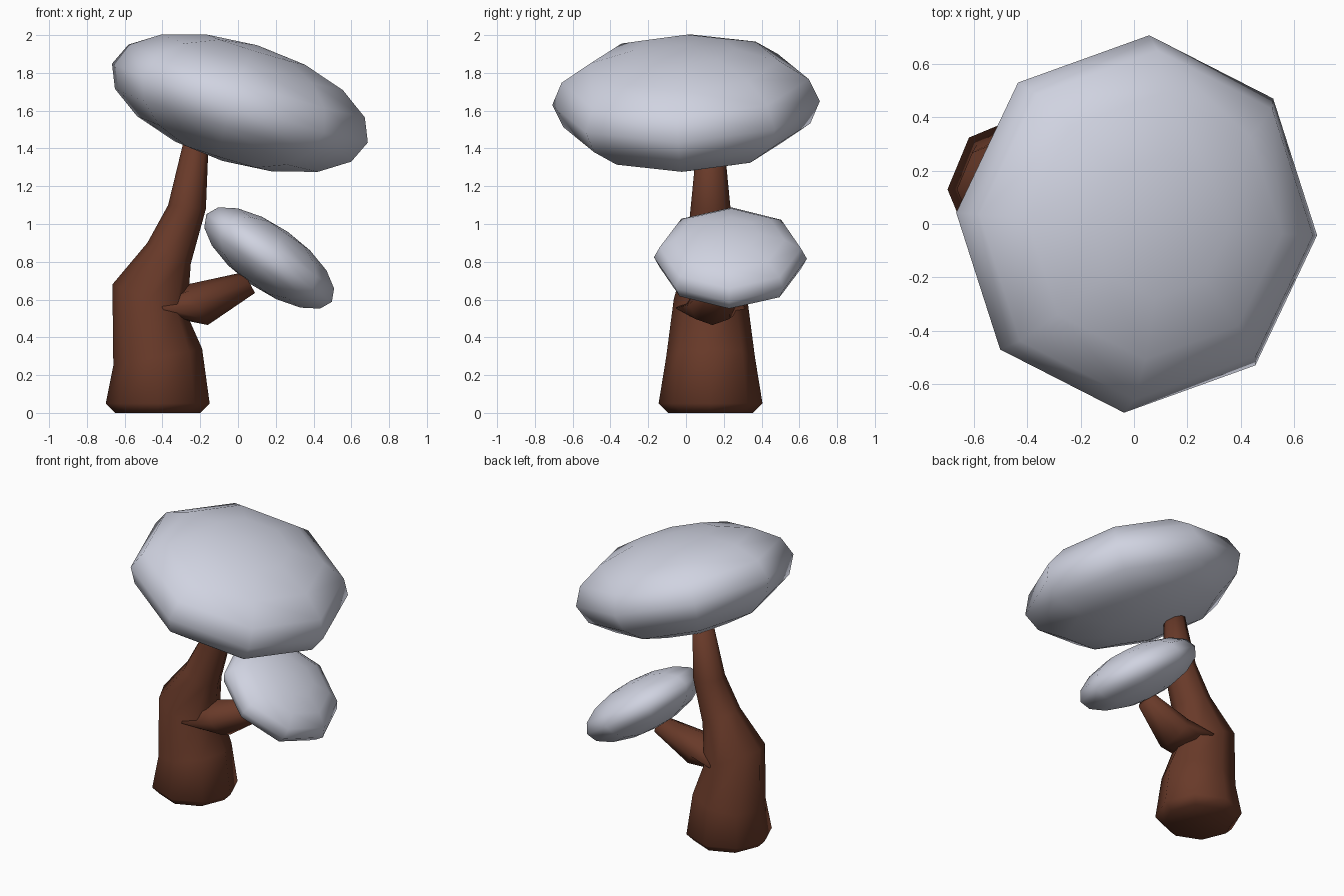
import bpy, bmesh, math
from mathutils import Matrix, Vector

if "Cube" in bpy.data.objects:
    bpy.data.objects.remove(bpy.data.objects["Cube"])


def material(name, rgb):
    m = bpy.data.materials.new(name)
    m.diffuse_color = (*rgb, 1)
    m.use_nodes = True
    m.node_tree.nodes["Principled BSDF"].inputs["Base Color"].default_value = m.diffuse_color
    return m


bark = material("brown bark", (0.14, 0.042, 0.022))
leaf = material("pale grey foliage", (0.63, 0.65, 0.75))


def finish(bm, name, mat):
    bmesh.ops.recalc_face_normals(bm, faces=bm.faces)
    for f in bm.faces:
        f.smooth = True
    me = bpy.data.meshes.new(name)
    bm.to_mesh(me)
    bm.free()
    me.materials.append(mat)
    ob = bpy.data.objects.new(name, me)
    bpy.context.collection.objects.link(ob)
    return ob


def limb(name, rings, sides=8):
    """Tube through tilted rings: (x, z) of both ends in front view, y centre, y radius."""
    bm = bmesh.new()
    loops = []
    for x0, z0, x1, z1, yc, ry in rings:
        centre = Vector(((x0 + x1) / 2, yc, (z0 + z1) / 2))
        u = Vector(((x1 - x0) / 2, 0, (z1 - z0) / 2))
        v = Vector((0, ry, 0))
        angles = [2 * math.pi * i / sides for i in range(sides)]
        loops.append([bm.verts.new(centre + u * math.cos(a) + v * math.sin(a)) for a in angles])
    for a, b in zip(loops, loops[1:]):
        for i in range(sides):
            j = (i + 1) % sides
            bm.faces.new((a[i], a[j], b[j], b[i]))
    bm.faces.new(loops[0])
    bm.faces.new(loops[-1])
    return finish(bm, name, bark)


def canopy(name, centre, radius, height, tilt, lean, spin):
    """Flattened eight-sided ball, tilted down towards +x."""
    bm = bmesh.new()
    bmesh.ops.create_uvsphere(bm, u_segments=8, v_segments=8, radius=1)
    m = (Matrix.Translation(centre)
         @ Matrix.Rotation(math.radians(lean), 4, 'X')
         @ Matrix.Rotation(math.radians(tilt), 4, 'Y')
         @ Matrix.Rotation(math.radians(spin), 4, 'Z')
         @ Matrix.Diagonal((radius, radius, height, 1)))
    bm.transform(m)
    return finish(bm, name, leaf)


# Trunk, bending towards the top canopy
limb("trunk", [
    (-0.65, 0.00, -0.20, 0.00, 0.13, 0.225),
    (-0.70, 0.05, -0.15, 0.05, 0.13, 0.275),
    (-0.66, 0.25, -0.19, 0.34, 0.13, 0.235),
    (-0.665, 0.68, -0.27, 0.52, 0.13, 0.195),
    (-0.48, 0.90, -0.25, 0.79, 0.13, 0.13),
    (-0.37, 1.10, -0.17, 1.08, 0.13, 0.105),
    (-0.285, 1.45, -0.155, 1.45, 0.13, 0.07),
])

# Side branch, growing out of the trunk
limb("branch", [
    (-0.42, 0.60, -0.38, 0.51, 0.13, 0.185),
    (-0.27, 0.68, -0.16, 0.465, 0.14, 0.125),
    (0.03, 0.745, 0.09, 0.635, 0.19, 0.065),
])

# Foliage
canopy("top_canopy", (0.01, 0, 1.64), 0.71, 0.32, 17, 2, -4)
canopy("side_canopy", (0.165, 0.235, 0.82), 0.405, 0.17, 35, 0, -1)
